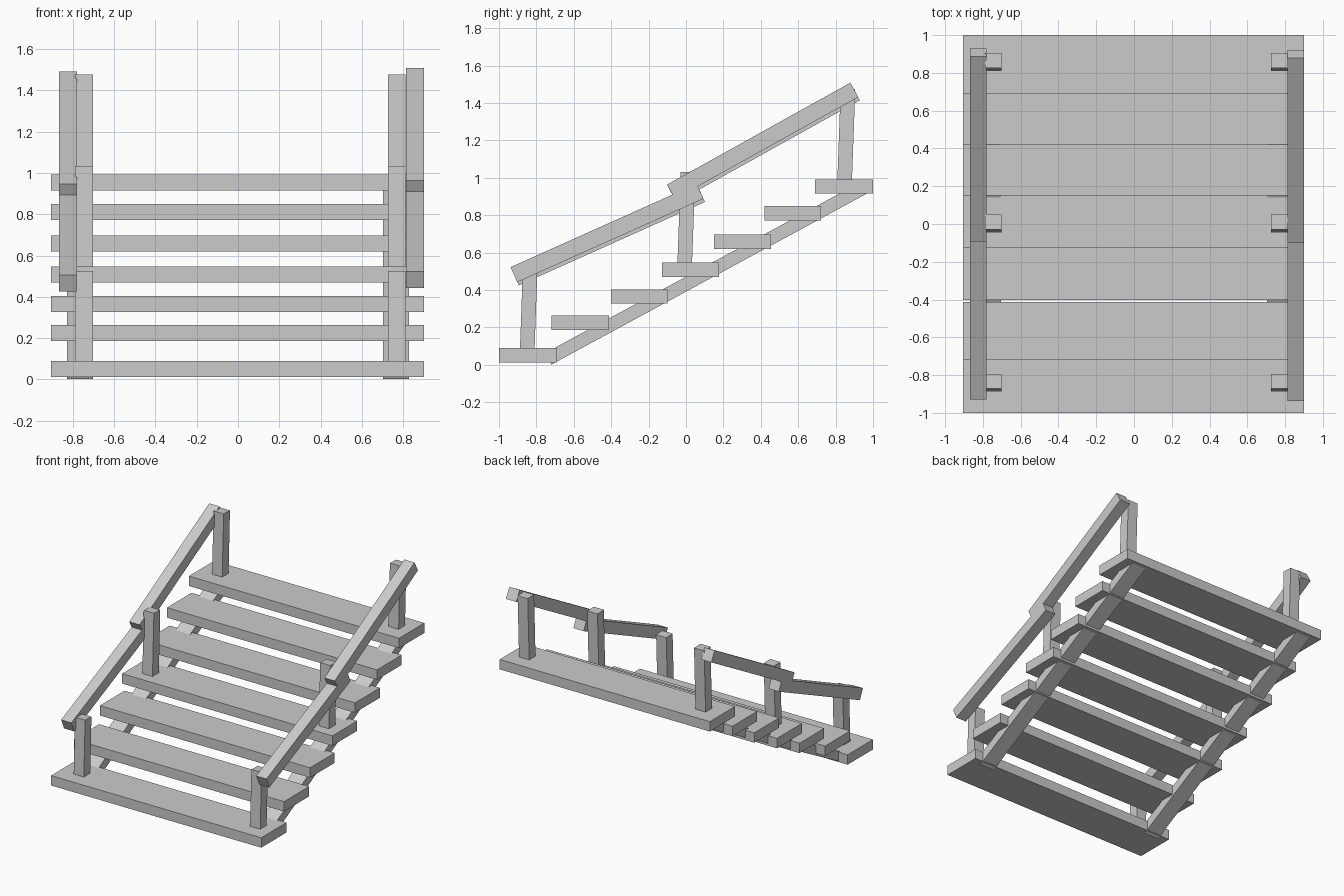
import bpy, math
from mathutils import Vector

if "Cube" in bpy.data.objects:
    bpy.data.objects.remove(bpy.data.objects["Cube"])


def box(name, x0, x1, y0, y1, z0, z1):
    """Axis-aligned box given by its limits."""
    bpy.ops.mesh.primitive_cube_add(
        size=1, location=((x0 + x1) / 2, (y0 + y1) / 2, (z0 + z1) / 2))
    ob = bpy.context.object
    ob.name = name
    ob.scale = (x1 - x0, y1 - y0, z1 - z0)
    return ob


def beam(name, x, width, start, end, thick):
    """Sloping box along a centre line given as (y, z) points."""
    a, b = Vector(start), Vector(end)
    d, mid = b - a, (a + b) / 2
    bpy.ops.mesh.primitive_cube_add(size=1, location=(x, mid.x, mid.y))
    ob = bpy.context.object
    ob.name = name
    ob.scale = (width, d.length, thick)
    ob.rotation_euler.x = math.atan2(d.y, d.x)
    return ob


# Treads: front edge, back edge, underside
treads = [(-1.0, -0.69, 0.012), (-0.72, -0.412, 0.186), (-0.402, -0.10, 0.327),
          (-0.128, 0.176, 0.47), (0.15, 0.455, 0.62), (0.42, 0.722, 0.773),
          (0.69, 1.0, 0.915)]
for i, (y0, y1, z) in enumerate(treads):
    box(f"tread_{i + 1}", -0.905, 0.9, y0, y1, z, z + 0.077)

# Left and right sides: post centre, rail centre, rail offset in y and z
sides = [("left", -1, -0.746, -0.824, 0.008, -0.017),
         ("right", 1, 0.769, 0.857, 0.0, 0.0)]
for side, s, post_x, rail_x, dy, dz in sides:
    # Stringer under the treads
    beam(f"{side}_stringer", s * 0.766, 0.125,
         (-0.737, 0.032), (0.963, 0.953), 0.07)

    # Slightly leaning posts
    for part, y, base, top in (("lower", -0.85, 0.05, 0.523),
                               ("middle", -0.008, 0.51, 1.03),
                               ("upper", 0.847, 0.95, 1.475)):
        beam(f"{side}_{part}_post", post_x, 0.087,
             (y, base), (y + 0.036 * (top - base), top), 0.078)

    # Two overlapping handrail lengths
    for part, a, b in (("lower", (-0.92, 0.482), (0.075, 0.928)),
                       ("upper", (-0.08, 0.925), (0.90, 1.47))):
        beam(f"{side}_{part}_handrail", rail_x, 0.088,
             (a[0] + dy, a[1] + dz), (b[0] + dy, b[1] + dz), 0.088)
